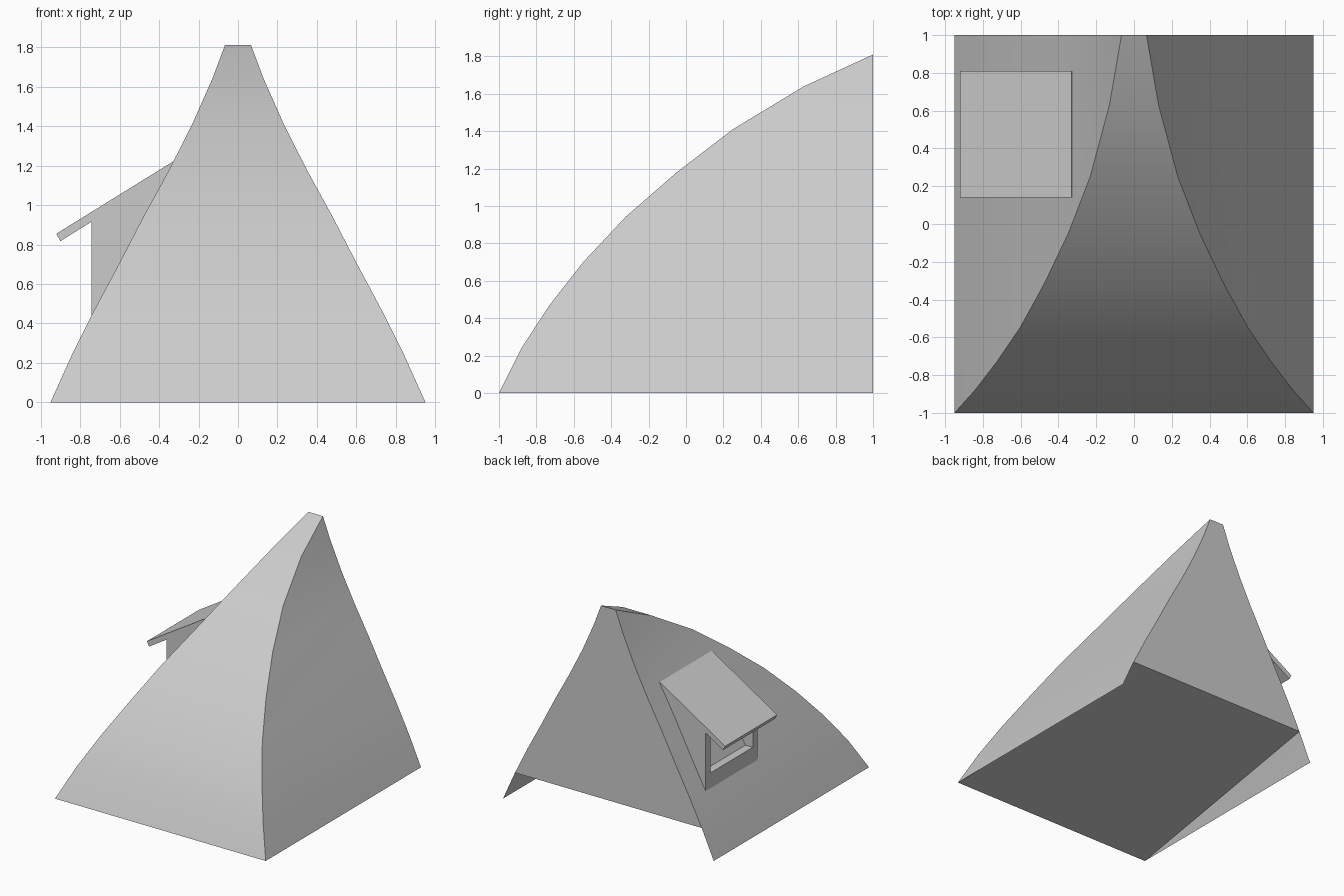
import bpy, bmesh

if "Cube" in bpy.data.objects:
    bpy.data.objects.remove(bpy.data.objects["Cube"])


def new_object(name, bm):
    bmesh.ops.recalc_face_normals(bm, faces=bm.faces)
    mesh = bpy.data.meshes.new(name)
    bm.to_mesh(mesh)
    bm.free()
    obj = bpy.data.objects.new(name, mesh)
    bpy.context.collection.objects.link(obj)
    return obj


def prism(name, profile, y0, y1):
    """Extrude an x-z outline along y."""
    bm = bmesh.new()
    a = [bm.verts.new((x, y0, z)) for x, z in profile]
    b = [bm.verts.new((x, y1, z)) for x, z in profile]
    n = len(profile)
    bm.faces.new(a)
    bm.faces.new(b[::-1])
    for i in range(n):
        j = (i + 1) % n
        bm.faces.new((a[i], a[j], b[j], b[i]))
    return new_object(name, bm)


# Main roof: (half width, front y, height) per row, from eave to peak
rows = [(0.95, -1, 0), (0.842, -0.88, 0.24), (0.727, -0.73, 0.47),
        (0.604, -0.55, 0.70), (0.477, -0.32, 0.945), (0.348, -0.05, 1.18),
        (0.232, 0.25, 1.41), (0.13, 0.63, 1.64), (0.066, 1, 1.81)]
bm = bmesh.new()
front = [[bm.verts.new((s * w, y, z)) for s in (-1, 1)] for w, y, z in rows]
back = [[bm.verts.new((s * w, 1, z)) for s in (-1, 1)] for w, y, z in rows[:-1]]
back.append(front[-1])
for i in range(len(rows) - 1):
    bm.faces.new((front[i][0], front[i][1], front[i + 1][1], front[i + 1][0]))
    for s in (0, 1):
        quad = (front[i][s], back[i][s], back[i + 1][s], front[i + 1][s])
        bm.faces.new(list(dict.fromkeys(quad)))
# Upright back wall and sloping underside
bm.faces.new([r[0] for r in back[1:]] + [r[1] for r in back[:0:-1]])
bm.faces.new((front[0][0], front[0][1], back[1][1], back[1][0]))
roof = new_object("main_roof", bm)
bpy.context.view_layer.objects.active = roof
roof.select_set(True)
bpy.ops.object.shade_smooth_by_angle()

# Dormer body with window opening cut through the front wall
body = prism("dormer_body", [(-0.742, 0.43), (-0.742, 0.92), (-0.34, 1.17),
                             (-0.33, 1.15), (-0.70, 0.43)], 0.142, 0.808)
cutter = prism("window_cutter", [(-0.9, 0.565), (-0.9, 0.85),
                                 (-0.3, 0.85), (-0.3, 0.565)], 0.20, 0.745)
cutter.hide_render = True
cutter.hide_set(True)
cut = body.modifiers.new("window", "BOOLEAN")
cut.operation = "DIFFERENCE"
cut.object = cutter
cut.solver = "EXACT"

# Dormer roof slab
prism("dormer_roof", [(-0.33, 1.22), (-0.92, 0.855), (-0.90, 0.817),
                      (-0.31, 1.185)], 0.14, 0.81)
